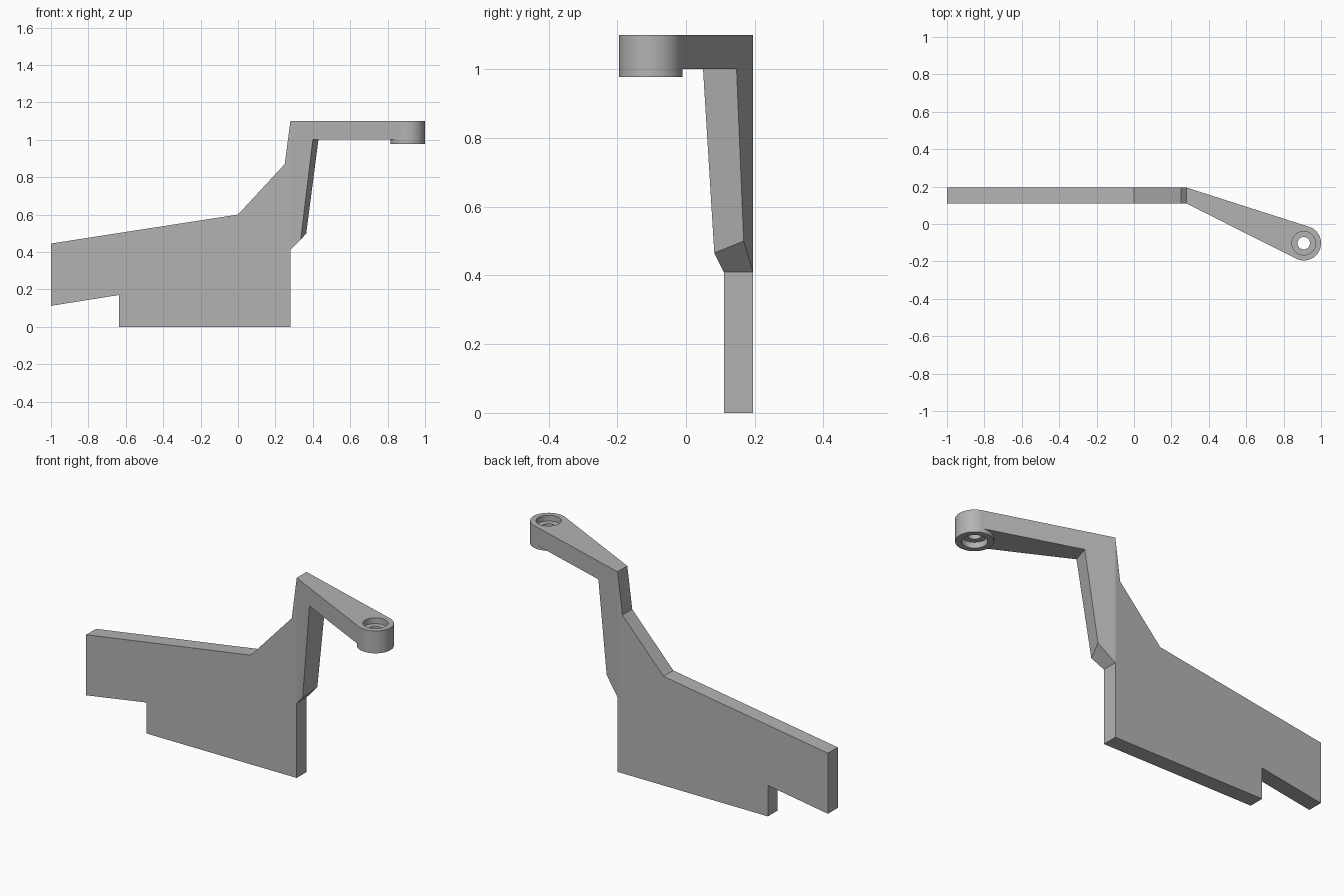
import bpy, bmesh
from math import cos, sin, tau
from mathutils import Vector

if "Cube" in bpy.data.objects:
    bpy.data.objects.remove(bpy.data.objects["Cube"], do_unlink=True)

grey = bpy.data.materials.new("plain grey")
grey.use_nodes = True
grey.diffuse_color = (0.45, 0.45, 0.45, 1)
grey.node_tree.nodes["Principled BSDF"].inputs["Base Color"].default_value = grey.diffuse_color

FRONT, BACK, BEND = 0.11, 0.195, 0.28
BOSS, RADIUS = Vector((0.9075, -0.1025)), 0.0925
TOP, ARM_BASE, BOSS_BASE = 1.1, 1.0, 0.977


def finish(bm, name):
    bmesh.ops.recalc_face_normals(bm, faces=bm.faces)
    mesh = bpy.data.meshes.new(name)
    bm.to_mesh(mesh)
    bm.free()
    mesh.materials.append(grey)
    obj = bpy.data.objects.new(name, mesh)
    bpy.context.collection.objects.link(obj)
    return obj


def lathe(name, profile, steps=64):
    """Revolve a closed (radius, z) profile around the boss axis."""
    bm = bmesh.new()
    rings = [[bm.verts.new((BOSS.x + r * cos(tau * i / steps),
                            BOSS.y + r * sin(tau * i / steps), z))
              for i in range(steps)] for r, z in profile]
    for a, b in zip(rings, rings[1:] + rings[:1]):
        for i in range(steps):
            j = (i + 1) % steps
            bm.faces.new((a[i], a[j], b[j], b[i]))
    return finish(bm, name)


# Bracket: flat plate on one side of the bend, tapering arm on the other
plate = [(-1, 0.445), (-1, 0.112), (-0.635, 0.17), (-0.635, 0), (BEND, 0)]
shoulder = [(BEND, TOP), (0.25, 0.87), (0, 0.6)]
bm = bmesh.new()
sides = []
for y, tip, neck in (
        (FRONT, (0.866, -0.185), [(0.335, 0.465), (0.40, ARM_BASE)]),
        (BACK, (0.935, -0.0145), [(0.365, 0.50), (0.43, ARM_BASE)])):
    slope = (tip[1] - y) / (tip[0] - BEND)
    arm = [(BEND, 0.41)] + neck + [(tip[0], ARM_BASE), (tip[0], TOP)]
    loop = [bm.verts.new((x, y + slope * max(0, x - BEND), z))
            for x, z in plate + arm + shoulder]
    n, m = len(plate), len(plate + arm)
    bm.faces.new(loop[:n + 1] + loop[m:])
    bm.faces.new(loop[n:m + 1])
    sides.append(loop)
a, b = sides
for i in range(len(a)):
    bm.faces.new((a[i - 1], a[i], b[i], b[i - 1]))
bracket = finish(bm, "bracket")

# Clearance for the boss at the arm tip
cutter = lathe("boss_cutter", [(0.03, 0.9), (0.085, 0.9), (0.085, 1.2), (0.03, 1.2)])
bm = bmesh.new()
bmesh.ops.create_cone(bm, cap_ends=True, segments=64, radius1=0.085, radius2=0.085, depth=0.4)
bmesh.ops.translate(bm, verts=bm.verts, vec=(BOSS.x, BOSS.y, TOP))
bm.to_mesh(cutter.data)
bm.free()
cutter.hide_render = True
cutter.hide_viewport = True
cut = bracket.modifiers.new("boss clearance", "BOOLEAN")
cut.operation, cut.solver, cut.object = "DIFFERENCE", "EXACT", cutter

# Boss: ring with a through hole and a counterbore at each end
bore, hole, depth = 0.063, 0.033, 0.032
boss = lathe("boss", [(RADIUS, BOSS_BASE), (RADIUS, TOP), (bore, TOP), (bore, TOP - depth),
                      (hole, TOP - depth), (hole, BOSS_BASE + depth),
                      (bore, BOSS_BASE + depth), (bore, BOSS_BASE)])
bpy.ops.object.select_all(action="DESELECT")
boss.select_set(True)
bpy.context.view_layer.objects.active = boss
bpy.ops.object.shade_smooth_by_angle()
